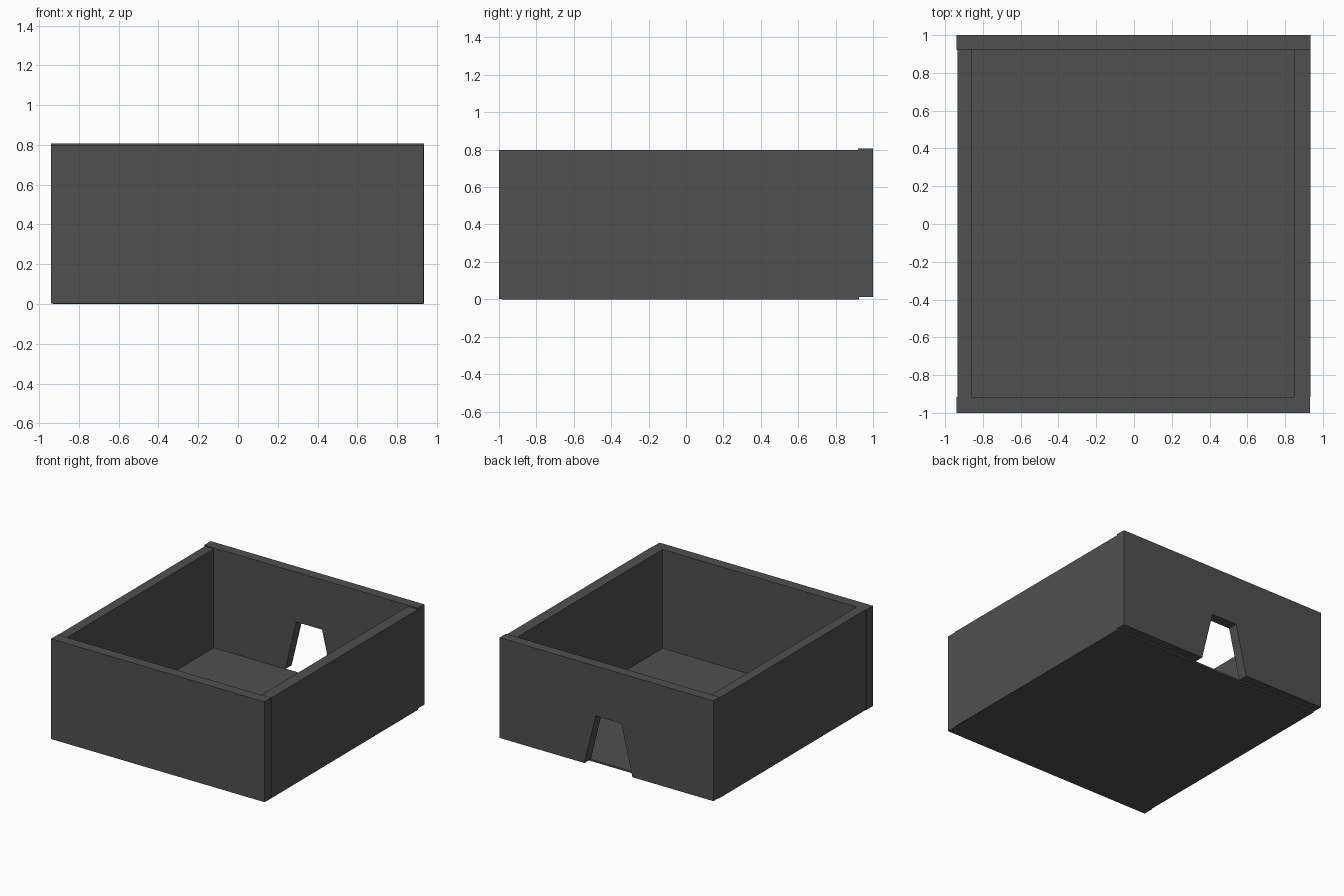
import bpy, bmesh

if "Cube" in bpy.data.objects:
    bpy.data.objects.remove(bpy.data.objects["Cube"])

mat = bpy.data.materials.new("dark_grey")
mat.diffuse_color = (0.08, 0.08, 0.08, 1)
mat.use_nodes = True
mat.node_tree.nodes["Principled BSDF"].inputs["Base Color"].default_value = mat.diffuse_color


def finish(name, bm):
    bmesh.ops.recalc_face_normals(bm, faces=bm.faces)
    me = bpy.data.meshes.new(name)
    bm.to_mesh(me)
    bm.free()
    me.materials.append(mat)
    ob = bpy.data.objects.new(name, me)
    bpy.context.collection.objects.link(ob)
    return ob


def slab(name, profile, y0, y1):
    """Extrude an (x, z) outline from y0 to y1."""
    bm = bmesh.new()
    face = bm.faces.new([bm.verts.new((x, y0, z)) for x, z in profile])
    ext = bmesh.ops.extrude_face_region(bm, geom=[face])
    verts = [g for g in ext["geom"] if isinstance(g, bmesh.types.BMVert)]
    bmesh.ops.translate(bm, verts=verts, vec=(0, y1 - y0, 0))
    # make sure the starting cap is kept
    if not face.is_valid:
        bm.faces.new([v for v in bm.verts if v not in verts])
    return finish(name, bm)


def rect(x0, x1, z0, z1):
    return [(x0, z0), (x1, z0), (x1, z1), (x0, z1)]


# thin floor plate
slab("floor", rect(-0.93, 0.932, 0.0, 0.014), -0.985, 0.925)

# plain walls
slab("front_wall", rect(-0.94, 0.932, 0.002, 0.797), -1.0, -0.917)
slab("left_wall", rect(-0.935, -0.857, 0.002, 0.798), -0.917, 0.92)
slab("right_wall", rect(0.847, 0.935, 0.002, 0.798), -0.917, 0.92)

# back wall with a tapered doorway, sitting slightly higher
zb, zt, xc = 0.012, 0.807, -0.02
back = [(-0.94, zb), (xc - 0.21, zb), (xc - 0.113, 0.412), (xc + 0.113, 0.412),
        (xc + 0.21, zb), (0.935, zb), (0.935, zt), (-0.94, zt)]
slab("back_wall", back, 0.92, 1.0)
